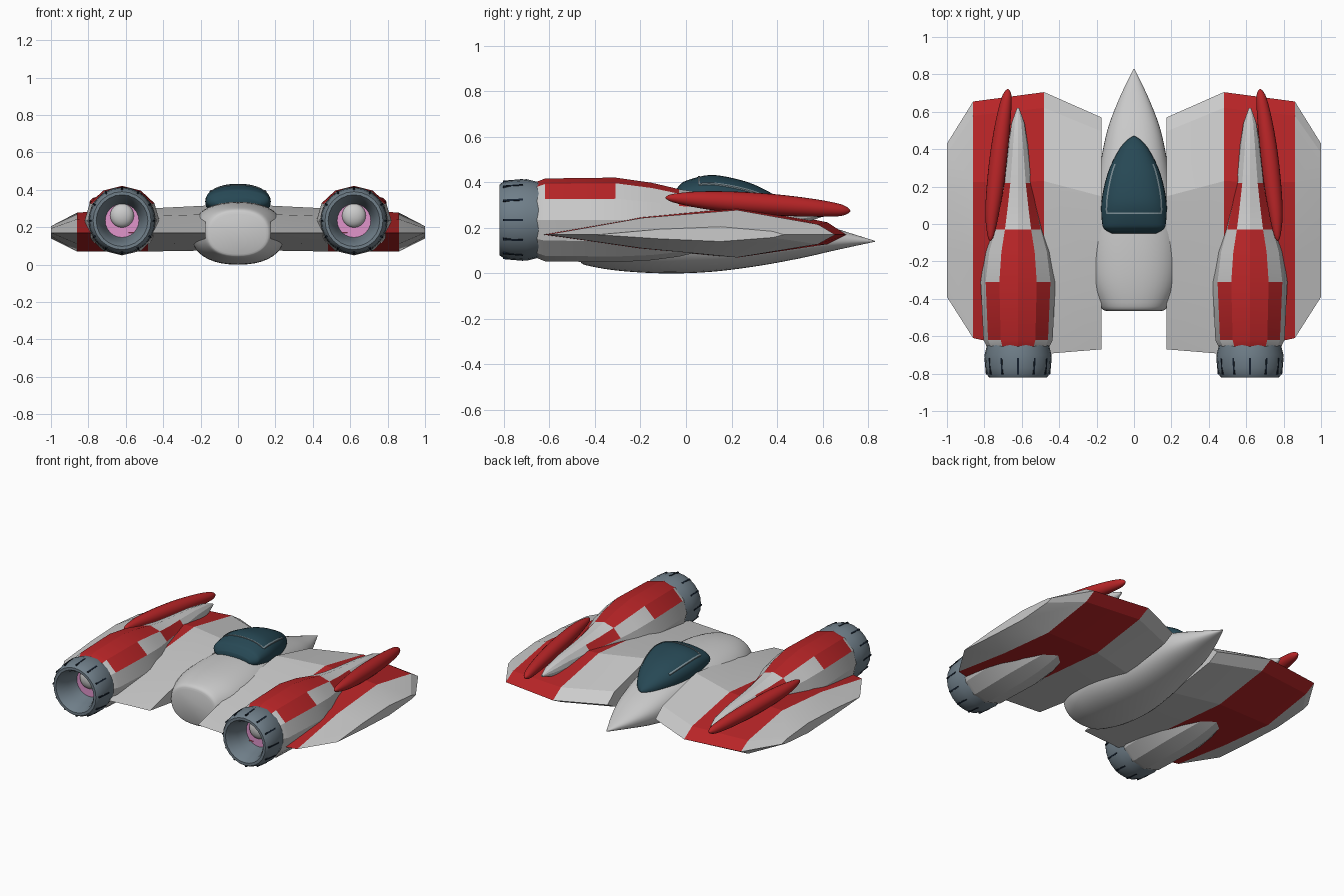
import bpy, bmesh, math
from mathutils import Vector, Matrix

if "Cube" in bpy.data.objects:
    bpy.data.objects.remove(bpy.data.objects["Cube"])


def mat(name, rgb):
    m = bpy.data.materials.new(name)
    m.diffuse_color = (*rgb, 1)
    m.use_nodes = True
    m.node_tree.nodes["Principled BSDF"].inputs["Base Color"].default_value = m.diffuse_color
    return m


GREY = mat("light grey paint", (0.6, 0.6, 0.6))
RED = mat("red paint", (0.48, 0.018, 0.02))
STEEL = mat("blue grey metal", (0.16, 0.21, 0.25))
GLASS = mat("dark teal glass", (0.02, 0.065, 0.09))
DARK = mat("dark slot", (0.008, 0.016, 0.03))
PINK = mat("pink glow", (0.75, 0.3, 0.6))
FRAME = mat("canopy frame grey", (0.2, 0.27, 0.3))


def finish(name, bm, mats, angle=30, mirror=False):
    bmesh.ops.recalc_face_normals(bm, faces=bm.faces[:])
    me = bpy.data.meshes.new(name)
    for f in bm.faces:
        f.smooth = angle > 0
    bm.to_mesh(me)
    bm.free()
    for m in mats:
        me.materials.append(m)
    if angle:
        me.set_sharp_from_angle(angle=math.radians(angle))
    ob = bpy.data.objects.new(name, me)
    bpy.context.collection.objects.link(ob)
    if mirror:
        ob.modifiers.new("mirror", "MIRROR").use_mirror_merge = False
    return ob


def loft(rings, paint=None):
    """Skin a list of point rings; paint(ring_index, side_index) gives the material slot."""
    bm = bmesh.new()
    vs = [[bm.verts.new(p) for p in r] for r in rings]
    n = len(vs[0])
    for i in range(len(vs) - 1):
        for k in range(n):
            j = (k + 1) % n
            f = bm.faces.new((vs[i][k], vs[i][j], vs[i + 1][j], vs[i + 1][k]))
            f.material_index = paint(i, k) if paint else 0
    bm.faces.new(vs[0])
    cap = bm.faces.new(vs[-1])
    cap.material_index = paint(len(vs) - 1, 0) if paint else 0
    return bm


def oval_point(x, y, z, hw, hh, a, e=2.0):
    c, s = math.cos(a), math.sin(a)
    return (x + hw * math.copysign(abs(c) ** (2 / e), c), y,
            z + hh * math.copysign(abs(s) ** (2 / e), s))


def oval(x, y, z, hw, hh, n, e=2.0):
    return [oval_point(x, y, z, hw, hh, 2 * math.pi * k / n, e) for k in range(n)]


def smooth_stations(st, steps=5):
    """Refine stations with a Catmull-Rom curve."""
    out = []
    for i in range(len(st) - 1):
        p0, p1, p2, p3 = (Vector(st[max(0, min(len(st) - 1, i + d))]) for d in (-1, 0, 1, 2))
        for k in range(steps):
            t = k / steps
            out.append(0.5 * (2 * p1 + (p2 - p0) * t + (2 * p0 - 5 * p1 + 4 * p2 - p3) * t * t
                              + (3 * p1 - p0 - 3 * p2 + p3) * t ** 3))
    return out + [Vector(st[-1])]


# Fuselage: y, half width, top, bottom
body = [(-0.465, 0.15, 0.27, 0.055), (-0.44, 0.18, 0.30, 0.036), (-0.3, 0.235, 0.325, 0.012),
        (-0.1, 0.25, 0.335, 0.0), (0.1, 0.225, 0.33, 0.006), (0.3, 0.185, 0.305, 0.03),
        (0.5, 0.143, 0.25, 0.066), (0.65, 0.088, 0.2, 0.1), (0.76, 0.037, 0.165, 0.124),
        (0.83, 0.002, 0.143, 0.139)]
finish("fuselage", loft([oval(0, y, (t + b) / 2, w, (t - b) / 2, 40, 2.3)
                         for y, w, t, b in smooth_stations(body)]), [GREY], 40)

# Canopy: y, half width, centre height, half height
glass = smooth_stations([(-0.05, 0.12, 0.33, 0.03), (-0.03, 0.155, 0.335, 0.05), (0.0, 0.17, 0.34, 0.067),
                         (0.1, 0.175, 0.335, 0.097), (0.2, 0.16, 0.323, 0.097), (0.3, 0.13, 0.305, 0.085),
                         (0.4, 0.078, 0.283, 0.055), (0.45, 0.035, 0.272, 0.025), (0.47, 0.003, 0.268, 0.004)])
finish("canopy", loft([oval(0, y, z, w, h, 32, 2.2) for y, w, z, h in glass]), [GLASS], 50)

# Canopy frame: a rear arch and two side rails following the glass
arch_i = min(range(len(glass)), key=lambda i: abs(glass[i][0] - 0.055))


def on_glass(i, deg):
    y, w, z, h = glass[i]
    return oval_point(0, y, z, w + 0.001, h + 0.001, math.radians(deg), 2.2)


rail = [i for i in range(arch_i, len(glass)) if glass[i][0] < 0.34]
paths = [[on_glass(arch_i, d) for d in range(35, 146, 10)],
         [on_glass(i, 35) for i in rail], [on_glass(i, 145) for i in rail]]
bm = bmesh.new()
for path in paths:
    side = Vector((0, 0.004, 0)) if path is paths[0] else Vector((0.004, 0, -0.003 * (1 if path[0][0] > 0 else -1)))
    lift = Vector((0, 0, 0.003))
    quads = [[bm.verts.new(Vector(p) + s) for s in (side - lift, side + lift, lift - side, -side - lift)]
             for p in path]
    for a, b in zip(quads, quads[1:]):
        for k in range(4):
            bm.faces.new((a[k], a[(k + 1) % 4], b[(k + 1) % 4], b[k]))
finish("canopy_frame", bm, [FRAME], 0)


# Wing: x, rear y, leading y, rise, drop; red band between the two middle stations
def wing_ring(x, yb, yf, up, dn, zm=0.17):
    shape = [(0, 0), (0.33, 0.68), (0.66, 1), (0.94, 0.42), (1, 0), (0.94, -0.42), (0.66, -1), (0.33, -0.6)]
    return [(x, yb + (yf - yb) * t, zm + (up if s > 0 else dn) * s) for t, s in shape]


wing = [wing_ring(0.175, -0.67, 0.57, 0.145, 0.095), wing_ring(0.48, -0.695, 0.705, 0.13, 0.1),
        wing_ring(0.86, -0.61, 0.655, 0.108, 0.1), wing_ring(1.0, -0.39, 0.43, 0.035, 0.03)]
finish("wing", loft(wing, lambda i, k: int(i == 1)), [GREY, RED], 12, True)

# Engine housing: y, half width, centre height, half height
EX, EZ, SIDES = 0.62, 0.235, 12
housing = [(-0.655, 0.168, EZ, 0.168), (-0.62, 0.185, EZ, 0.182), (-0.31, 0.2, EZ, 0.186),
           (-0.15, 0.178, 0.228, 0.17), (-0.03, 0.14, 0.222, 0.148), (0.1, 0.108, 0.227, 0.122),
           (0.22, 0.082, 0.24, 0.098), (0.4, 0.056, 0.258, 0.064), (0.54, 0.035, 0.263, 0.035),
           (0.62, 0.006, 0.262, 0.006)]


def engine_paint(i, k):
    y = housing[i][0]
    top, shoulder = k in (2, 3), k in (1, 4)
    if y < -0.04:
        return int(top or (shoulder and i == 1))
    return int(shoulder and y < 0.2)


finish("engine_housing", loft([oval(EX, y, z, w, h, SIDES) for y, w, z, h in housing], engine_paint),
       [GREY, RED], 25, True)

# Nozzle: outer skin, lip, funnel, then the glowing end wall
nozzle = [(-0.64, 0.164), (-0.70, 0.179), (-0.77, 0.174), (-0.81, 0.163), (-0.82, 0.155), (-0.82, 0.138),
          (-0.80, 0.124), (-0.74, 0.105), (-0.67, 0.09)]
finish("nozzle", loft([oval(EX, y, EZ, r, r, 24) for y, r in nozzle],
                      lambda i, k: int(i == len(nozzle) - 1)), [STEEL, PINK], 35, True)

# Dark slots around the nozzle
bm = bmesh.new()
for k in range(12):
    m = (Matrix.Translation((EX, 0, EZ)) @ Matrix.Rotation(k * math.pi / 6, 4, "Y")
         @ Matrix.Translation((0, -0.76, 0.1715)) @ Matrix.Rotation(math.radians(5), 4, "X")
         @ Matrix.Diagonal((0.009, 0.09, 0.009, 1)))
    bmesh.ops.create_cube(bm, size=1, matrix=m)
finish("nozzle_slots", bm, [DARK], 0, True)

# Exhaust dome inside the nozzle
bm = bmesh.new()
bmesh.ops.create_uvsphere(bm, u_segments=20, v_segments=12, radius=0.064,
                          matrix=Matrix.Translation((EX, -0.668, 0.262)) @ Matrix.Diagonal((1, 0.6, 1, 1)))
finish("exhaust_dome", bm, [GREY], 40, True)

# Slim pod lying along the outer flank of each engine
pod = smooth_stations([(0.768, -0.09, 0.333, 0.003), (0.766, -0.06, 0.331, 0.018), (0.759, 0.05, 0.324, 0.036),
                       (0.742, 0.2, 0.314, 0.046), (0.722, 0.38, 0.302, 0.047), (0.7, 0.55, 0.289, 0.04),
                       (0.682, 0.67, 0.279, 0.028), (0.676, 0.71, 0.276, 0.014), (0.675, 0.722, 0.275, 0.002)], 3)
finish("side_pod", loft([oval(x, y, z, r, r, 20) for x, y, z, r in pod]), [RED], 60, True)
